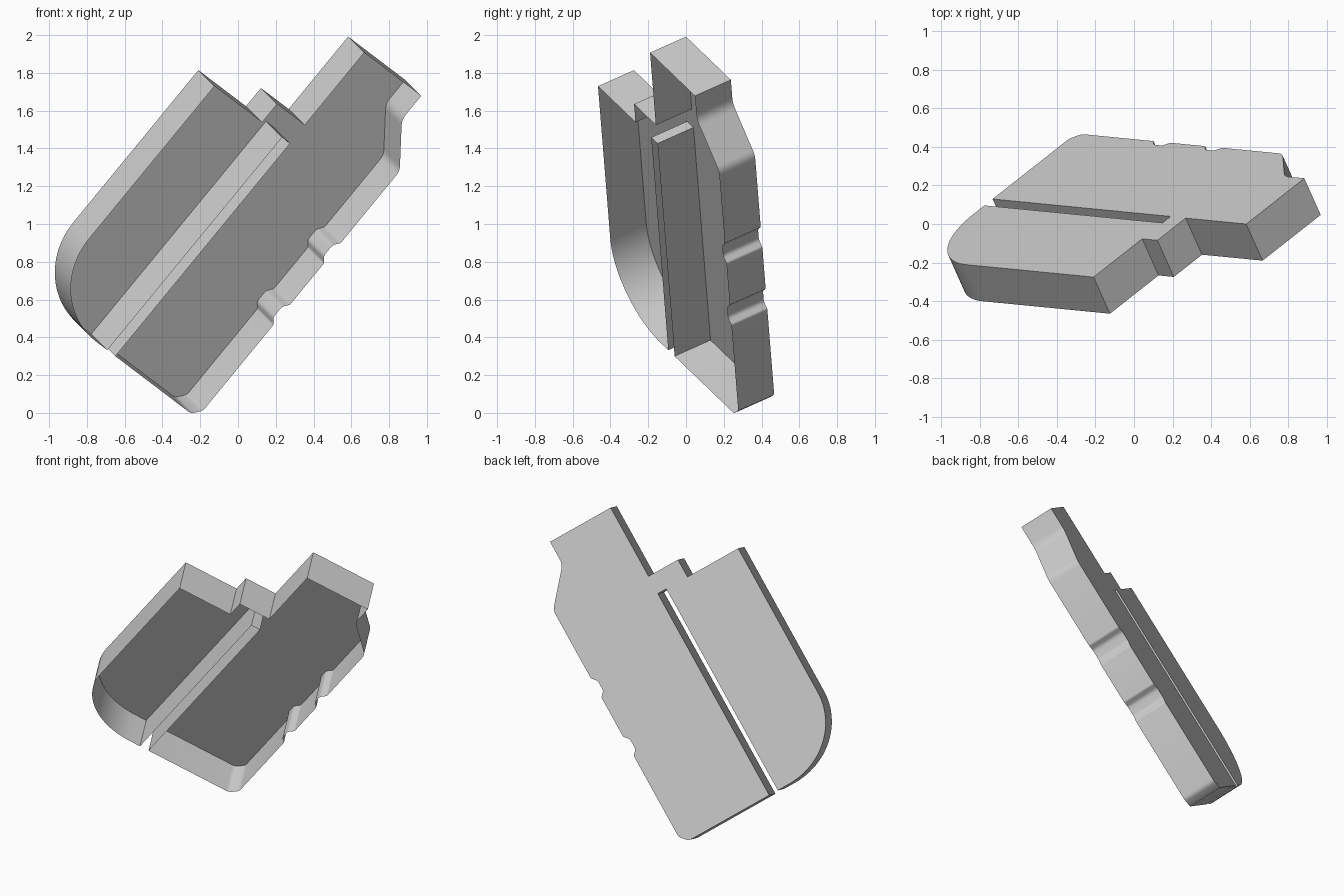
import bpy
import bmesh
from math import sin, cos, pi
from mathutils import Vector

cube = bpy.data.objects.get("Cube")
if cube:
    bpy.data.objects.remove(cube)

DEPTH = 0.225
EDGE = -0.327        # long notched edge
SLOT_R, SLOT_L = -0.967, -1.03
FOOT, STEP = -0.135, 1.325


def fillet(p, corner, q, r, steps=4):
    """Round one corner of the profile with a short curve."""
    if r == 0:
        return [corner]
    a = corner + (p - corner).normalized() * r
    b = corner + (q - corner).normalized() * r
    ts = [i / steps for i in range(steps + 1)]
    return [a * (1 - t) ** 2 + corner * 2 * t * (1 - t) + b * t * t for t in ts]


def notch(top):
    """Shallow notch in the long edge, listed from its upper end down."""
    deep = EDGE - 0.031
    return [(top, EDGE, 0.008), (top - 0.035, deep, 0.015),
            (top - 0.108, deep, 0.015), (top - 0.138, EDGE, 0.008)]


# Profile: (along, across, corner radius)
corners = [(1.947, -0.969, 0), (1.947, -0.522, 0),
           (1.785, -0.522, 0.035), (1.56, EDGE, 0.03)]
corners += notch(1.066) + notch(0.643)
corners += [(-0.085, EDGE, 0.02), (FOOT, -0.375, 0.02),
            (FOOT, SLOT_R, 0), (STEP, SLOT_R, 0), (STEP, SLOT_L, 0), (FOOT, SLOT_L, 0)]
# Rounded lower corner of the side wing
for i in range(25):
    a = pi / 2 * i / 24
    corners.append((0.28 - 0.415 * cos(a), -1.11 - 0.45 * sin(a), 0))
# Top of the wing and the small tab
corners += [(STEP, -1.56, 0), (STEP, -1.186, 0), (1.45, -1.186, 0), (1.45, -0.969, 0)]

points = [Vector(c[:2]) for c in corners]
outline = []
for i, c in enumerate(corners):
    outline += fillet(points[i - 1], points[i], points[(i + 1) % len(points)], c[2])

# Tilted axes of the plate
normal = Vector((-0.378, 0.844, 0.378)).normalized()
along = Vector((0.634, -0.062, 0.772)).normalized()
across = normal.cross(along)

# Back panel and side walls, open at the front
bm = bmesh.new()
back = [bm.verts.new(along * p.x + across * p.y) for p in outline]
front = [bm.verts.new(v.co - normal * DEPTH) for v in back]
panel = bm.faces.new(back)
panel.normal_update()
if panel.normal.dot(normal) < 0:
    panel.normal_flip()
n = len(back)
for i in range(n):
    j = (i + 1) % n
    bm.faces.new((back[i], back[j], front[j], front[i]))
bmesh.ops.recalc_face_normals(bm, faces=bm.faces)
panel.normal_update()
if panel.normal.dot(normal) < 0:
    bmesh.ops.reverse_faces(bm, faces=bm.faces)

# Stand on the ground, centred
lo = Vector([min(v.co[k] for v in bm.verts) for k in range(3)])
hi = Vector([max(v.co[k] for v in bm.verts) for k in range(3)])
bmesh.ops.translate(bm, verts=bm.verts,
                    vec=Vector((-(lo.x + hi.x) / 2, -(lo.y + hi.y) / 2, -lo.z)))

mesh = bpy.data.meshes.new("open_tray")
bm.to_mesh(mesh)
bm.free()
tray = bpy.data.objects.new("open_tray", mesh)
bpy.context.collection.objects.link(tray)

grey = bpy.data.materials.new("light_grey")
grey.use_nodes = True
colour = (0.6, 0.6, 0.6, 1)
grey.diffuse_color = colour
grey.node_tree.nodes["Principled BSDF"].inputs["Base Color"].default_value = colour
mesh.materials.append(grey)

bpy.ops.object.select_all(action='DESELECT')
tray.select_set(True)
bpy.context.view_layer.objects.active = tray
bpy.ops.object.shade_smooth_by_angle()
